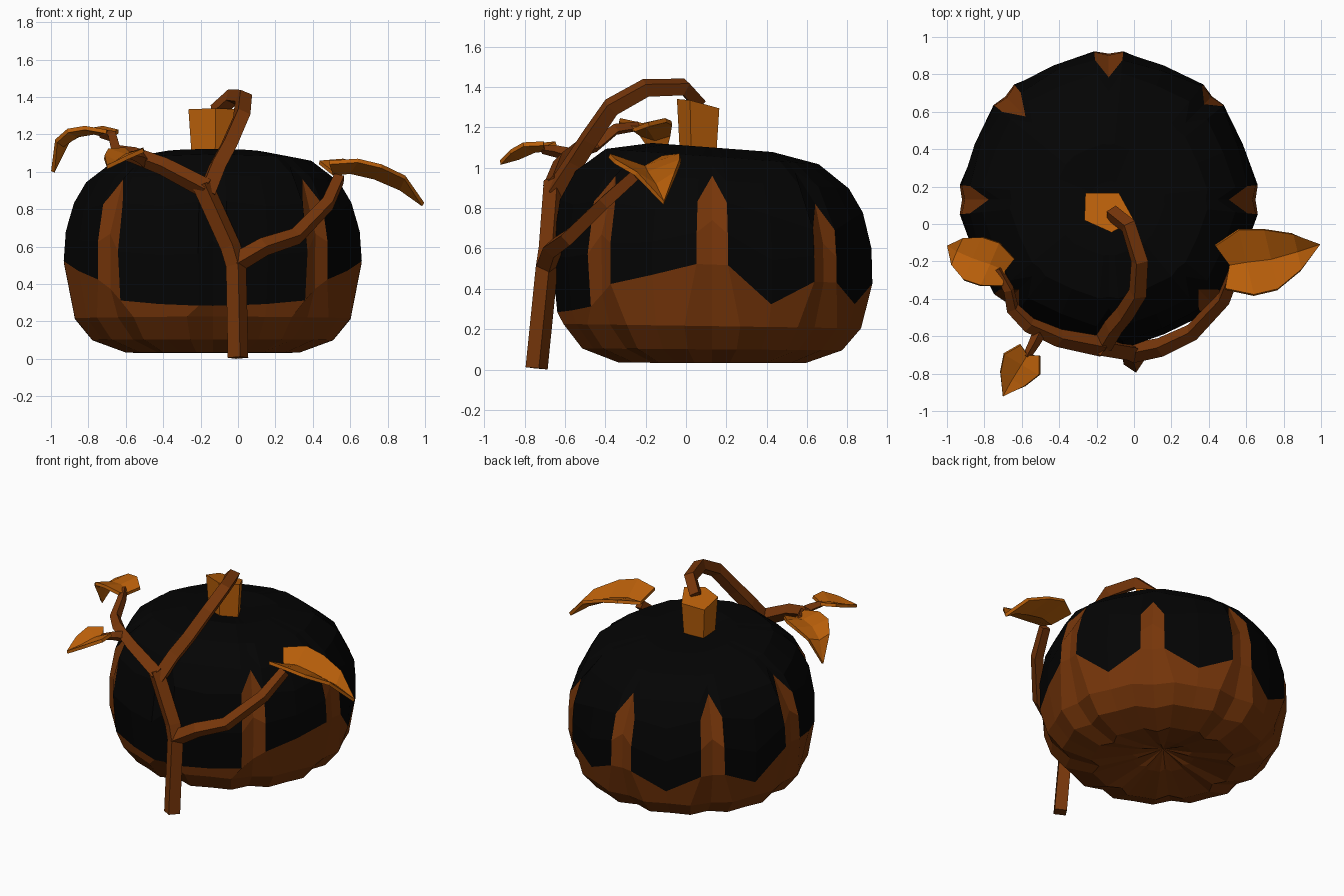
import bpy, bmesh, math
from mathutils import Vector

if "Cube" in bpy.data.objects:
    bpy.data.objects.remove(bpy.data.objects["Cube"])


def material(name, rgb):
    m = bpy.data.materials.new(name)
    m.diffuse_color = (*rgb, 1)
    m.use_nodes = True
    m.node_tree.nodes["Principled BSDF"].inputs["Base Color"].default_value = m.diffuse_color
    return m


BLACK = material("black", (0.0012, 0.0012, 0.0012))
BROWN = material("brown", (0.18, 0.036, 0.003))
ORANGE = material("orange", (0.49, 0.115, 0.003))


def finish(name, bm, mats):
    bmesh.ops.recalc_face_normals(bm, faces=bm.faces)
    me = bpy.data.meshes.new(name)
    bm.to_mesh(me)
    bm.free()
    for m in mats:
        me.materials.append(m)
    ob = bpy.data.objects.new(name, me)
    bpy.context.collection.objects.link(ob)
    return ob


def lerp_table(table, z):
    for (z0, r0), (z1, r1) in zip(table, table[1:]):
        if z <= z1:
            return r0 + (r1 - r0) * (z - z0) / (z1 - z0)
    return table[-1][1]


# ---- pumpkin body: eight ribs, brown underside rising into seven spikes
CX, CY = -0.135, 0.13
SIDE = [(0.2, 0.755), (0.33, 0.785), (0.5, 0.802), (0.74, 0.785), (0.92, 0.705), (1.06, 0.53)]
# height of the colour border at left edge, groove, right edge, lobe for each rib
BORDER = [(.52, .52, .52, .33), (.45, .45, .45, .34), (.45, .45, .45, .32), (.45, .45, .45, .33),
          (.52, .52, .52, .46), (.41, .36, .30, .28), (.27, .27, .27, .28), (.30, .36, .41, .46)]
TIP = [.96, .85, .95, .97, .96, .93, .93, .93]


def body_column(k, c):
    """(radius, height) pairs from the bottom up for one column"""
    groove, lobe, tip = c == 1, c == 3, TIP[k]
    j = BORDER[k][c]
    top = tip if groove else (0.78 if lobe else tip - 0.13)
    upper = 1.01 if groove else 0.94
    pts = [(0.2, 0.085), (0.47, 0.033), (0.655, 0.1), (0.75, 0.215)]
    pts += [(lerp_table(SIDE, z), z) for z in (j, (j + top) / 2, top, upper)]
    pts += [(0.53, 1.055), (0.3, 1.10), (0.1, 1.085)]
    dips = [.2, .12, .08, .045, .02, .02, .02, .02, .02, .02, .02]
    scale = [1 - d if groove else (0.972 if lobe else 1) for d in dips]
    return [(r * s, z) for (r, z), s in zip(pts, scale)]


def body_point(r, z, ang):
    x, y = r * math.cos(ang), r * math.sin(ang)
    return CX + x, CY + y, z - 0.075 * y * z / 1.1      # crown leans to the back


bm = bmesh.new()
cols = []
for k in range(8):
    for c, off in enumerate((-5.6, 0, 5.6, 22.5)):
        # the groove widens below the spikes
        cols.append([bm.verts.new(body_point(r, z, math.radians(45 * k + off * (1.9 if i < 4 and c < 3 else 1))))
                     for i, (r, z) in enumerate(body_column(k, c))])
low = bm.verts.new((CX, CY, 0.14))
high = bm.verts.new((CX, CY, 1.08))
n = len(cols)
for i in range(n):
    p, q = cols[i], cols[(i + 1) % n]
    k, c = divmod(i, 4)
    bm.faces.new((low, q[0], p[0])).material_index = 1
    bm.faces.new((high, p[-1], q[-1]))
    for j in range(len(p) - 1):
        spike = c < 2 and k != 6 and j < 6
        f = bm.faces.new((p[j], q[j], q[j + 1], p[j + 1]))
        f.material_index = 1 if j < 4 or spike else 0
finish("pumpkin_body", bm, [BLACK, BROWN])

# ---- five-sided stem with a sloping top
bm = bmesh.new()
outline = [(-.265, .02), (-.12, -.045), (0, .02), (-.08, .165), (-.26, .165)]
top = [bm.verts.new((x, y, 1.34 - 0.28 * max(y, 0))) for x, y in outline]
bot = [bm.verts.new((-.135 + (x + .135) * .85, .06 + (y - .06) * .85, 1.05)) for x, y in outline]
bm.faces.new(top)
bm.faces.new(bot[::-1])
for i in range(5):
    j = (i + 1) % 5
    bm.faces.new((bot[i], bot[j], top[j], top[i]))
finish("stem", bm, [ORANGE])


# ---- vine branches: four-sided tubes that taper
def tube(name, pts, r0, r1):
    cu = bpy.data.curves.new(name, 'CURVE')
    cu.dimensions = '3D'
    cu.bevel_depth = 1.0
    cu.bevel_resolution = 0
    cu.use_fill_caps = True
    sp = cu.splines.new('POLY')
    sp.points.add(len(pts) - 1)
    for i, p in enumerate(pts):
        sp.points[i].co = (*p, 1)
        sp.points[i].radius = r0 + (r1 - r0) * i / (len(pts) - 1)
    cu.materials.append(BROWN)
    ob = bpy.data.objects.new(name, cu)
    bpy.context.collection.objects.link(ob)
    bpy.ops.object.select_all(action='DESELECT')
    ob.select_set(True)
    bpy.context.view_layer.objects.active = ob
    bpy.ops.object.convert(target='MESH')
    for f in bpy.context.object.data.polygons:
        f.use_smooth = False


tube("vine_trunk", [(0, -.74, .006), (-.01, -.69, .5), (-.04, -.675, .6), (-.19, -.65, .93)], .056, .056)
tube("vine_to_stem", [(-.17, -.65, .88), (-.11, -.55, 1.03), (-.05, -.48, 1.14), (.02, -.37, 1.3),
                      (.03, -.2, 1.395), (-.03, -.01, 1.40), (-.12, .06, 1.32)], .056, .045)
tube("vine_right", [(-.015, -.69, .51), (.14, -.66, .6), (.31, -.58, .655), (.48, -.4, .83),
                    (.54, -.25, .965)], .055, .038)
tube("vine_left", [(-.17, -.655, .91), (-.4, -.61, 1.03), (-.56, -.54, 1.09), (-.65, -.45, 1.11),
                   (-.67, -.35, 1.19), (-.73, -.24, 1.205)], .055, .025)
tube("front_leaf_stalk", [(-.5, -.57, 1.06), (-.535, -.64, 1.08), (-.575, -.71, 1.09)], .038, .022)


# ---- leaves: a folded blade either side of a bent midrib
def leaf(name, rib, widths, lift, lobe):
    rib = [Vector(p) for p in rib]
    along = (rib[-1] - rib[0])
    along.z = 0
    along.normalize()
    side = Vector((-along.y, along.x, 0))
    bm = bmesh.new()
    mid = [bm.verts.new(p) for p in rib]
    for s in (-1, 1):
        edge = []
        for i, (p, w) in enumerate(zip(rib[:-1], widths)):
            back = along * (lobe if i == 0 else 0)
            edge.append(bm.verts.new(p + side * s * w - back + Vector((0, 0, lift))))
        edge.append(mid[-1])
        for i in range(len(rib) - 1):
            vs = [mid[i], mid[i + 1], edge[i + 1], edge[i]]
            if i == len(rib) - 2:
                vs = [mid[i], mid[-1], edge[i]]
            bm.faces.new(vs if s < 0 else vs[::-1])
    ob = finish(name, bm, [ORANGE])
    mod = ob.modifiers.new("thickness", 'SOLIDIFY')
    mod.thickness = 0.022
    mod.offset = 0


leaf("leaf_right", [(.51, -.22, .99), (.6, -.205, 1.0), (.73, -.19, .97), (.87, -.15, .91), (.99, -.11, .825)],
     [.12, .18, .165, .1], .06, .05)
leaf("leaf_left", [(-.69, -.25, 1.19), (-.77, -.215, 1.21), (-.86, -.185, 1.195), (-.94, -.15, 1.14), (-.99, -.12, 1.0)],
     [.08, .125, .125, .08], .025, .02)
leaf("leaf_front", [(-.57, -.7, 1.09), (-.6, -.75, 1.085), (-.65, -.83, 1.05), (-.7, -.92, 1.025)],
     [.06, .11, .075], .03, .03)
